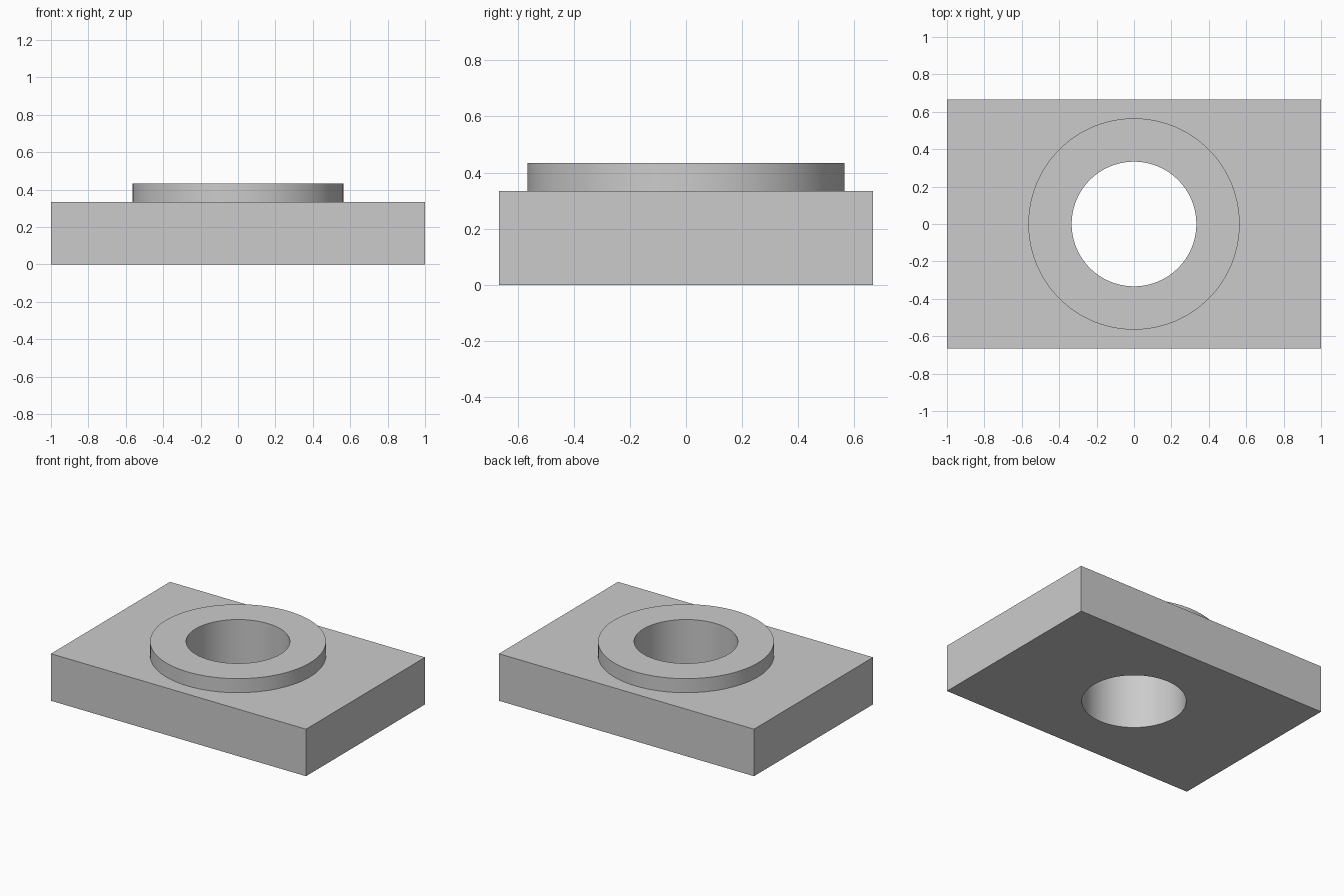
import bpy
import math

old = bpy.data.objects.get("Cube")
if old:
    bpy.data.objects.remove(old, do_unlink=True)

# Dimensions
LENGTH, WIDTH, THICK = 2.0, 4 / 3, 1 / 3
COLLAR_R, BORE_R, TOP = 0.565, 1 / 3, 0.433
SIDES = 96

# Single grey material
grey = bpy.data.materials.new("plain_grey")
grey.use_nodes = True
colour = (0.6, 0.6, 0.6, 1)
grey.diffuse_color = colour
grey.node_tree.nodes["Principled BSDF"].inputs["Base Color"].default_value = colour


def cylinder(name, radius, bottom, top):
    bpy.ops.mesh.primitive_cylinder_add(
        vertices=SIDES, radius=radius, depth=top - bottom,
        location=(0, 0, (top + bottom) / 2))
    obj = bpy.context.object
    obj.name = name
    obj.data.materials.append(grey)
    return obj


def combine(target, tool, operation):
    mod = target.modifiers.new(tool.name, 'BOOLEAN')
    mod.operation = operation
    mod.solver = 'EXACT'
    mod.object = tool
    bpy.context.view_layer.objects.active = target
    bpy.ops.object.modifier_apply(modifier=mod.name)
    bpy.data.objects.remove(tool, do_unlink=True)


# Rectangular base plate
bpy.ops.mesh.primitive_cube_add(size=1, location=(0, 0, THICK / 2))
plate = bpy.context.object
plate.name = "base_plate_with_collar"
plate.scale = (LENGTH, WIDTH, THICK)
bpy.ops.object.transform_apply(location=True, rotation=False, scale=True)
plate.data.materials.append(grey)

# Raised collar, then the bore through both
combine(plate, cylinder("collar", COLLAR_R, THICK / 2, TOP), 'UNION')
combine(plate, cylinder("bore_cutter", BORE_R, -THICK, TOP + THICK), 'DIFFERENCE')

# Smooth round walls, crisp edges
bpy.ops.object.select_all(action='DESELECT')
plate.select_set(True)
bpy.context.view_layer.objects.active = plate
bpy.ops.object.shade_smooth_by_angle(angle=math.radians(30))
